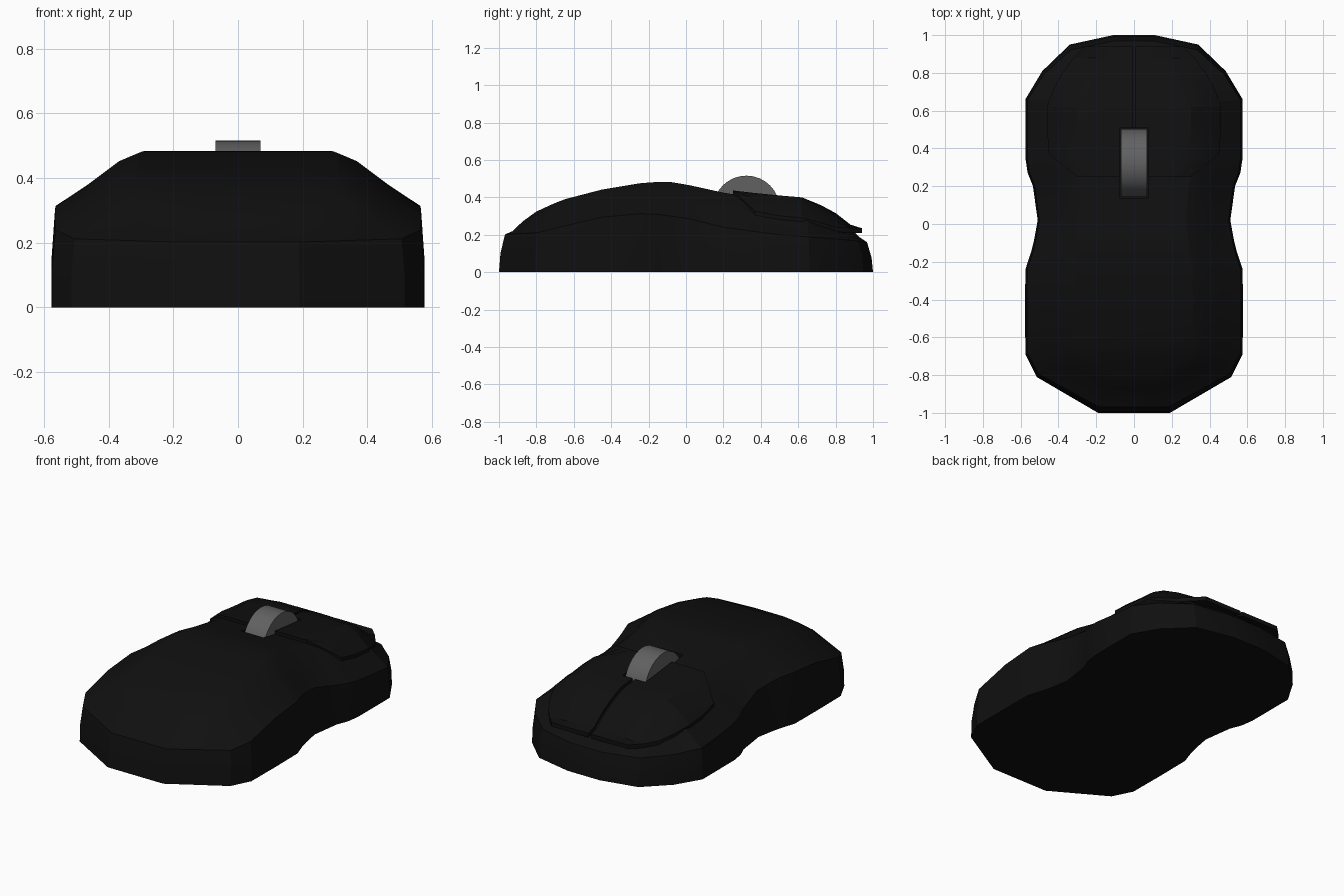
import bpy, bmesh, math
from mathutils import Vector
from mathutils.bvhtree import BVHTree

if "Cube" in bpy.data.objects:
    bpy.data.objects.remove(bpy.data.objects["Cube"])


def lerp(table, t):
    if t <= table[0][0]:
        return table[0][1]
    for (a, va), (b, vb) in zip(table, table[1:]):
        if t <= b:
            return va + (vb - va) * (t - a) / (b - a)
    return table[-1][1]


def material(name, v):
    m = bpy.data.materials.new(name)
    m.diffuse_color = (v, v, v, 1)
    m.use_nodes = True
    m.node_tree.nodes["Principled BSDF"].inputs["Base Color"].default_value = m.diffuse_color
    return m


def make_object(name, bm, mat=None):
    bmesh.ops.recalc_face_normals(bm, faces=bm.faces)
    mesh = bpy.data.meshes.new(name)
    bm.to_mesh(mesh)
    bm.free()
    ob = bpy.data.objects.new(name, mesh)
    bpy.context.collection.objects.link(ob)
    if mat:
        mesh.materials.append(mat)
    return ob


def smooth(ob, degrees):
    bpy.ops.object.select_all(action='DESELECT')
    ob.select_set(True)
    bpy.context.view_layer.objects.active = ob
    bpy.ops.object.shade_smooth_by_angle(angle=math.radians(degrees))


black = material("black_plastic", 0.005)
grey = material("grey_rubber", 0.12)

# Plan outline (right half), spine height and side seam height
outline = [(.11, 1), (.34, .95), (.485, .81), (.575, .66), (.575, .5), (.575, .35),
           (.563, .27), (.535, .2), (.51, .02), (.53, -.09), (.545, -.15), (.575, -.24),
           (.577, -.45), (.575, -.69), (.515, -.81), (.19, -1)]
spine = [(-1, .17), (-.97, .205), (-.9, .267), (-.82, .315), (-.7, .37), (-.58, .415),
         (-.3, .472), (-.11, .485), (-.05, .48), (.2, .425), (.28, .412), (.5, .39),
         (.64, .378), (.75, .325), (.87, .255), (.94, .21)]
seam = [(-1, .2), (-.8, .21), (-.6, .26), (-.4, .305), (-.2, .315), (0, .29),
        (.2, .24), (.5, .2), (.9, .17), (1, .155)]

# Body: stacked rings (width scale, end pull-in, rise from seam to spine)
rings = [(1, 1, None), (1, .98, .55), (.982, .92, 0), (.81, .82, .4), (.64, .68, .85), (.54, .5, 1)]
bm = bmesh.new()
loops = []
for sx, k, f in rings:
    right = []
    for x, y in outline:
        if abs(y) > .6:
            y = math.copysign(.6 + (abs(y) - .6) * k, y)
        s = lerp(seam, y)
        if f is None:
            z = 0
        elif f == .55:
            z = s * .5
        else:
            z = s + (lerp(spine, y) - s) * f
        right.append((x * sx, y, z))
    pts = right + [(-x, y, z) for x, y, z in reversed(right)]
    loops.append([bm.verts.new(p) for p in pts])
n = len(loops[0])
for lo, hi in zip(loops, loops[1:]):
    for i in range(n):
        j = (i + 1) % n
        bm.faces.new((lo[i], lo[j], hi[j], hi[i]))
for i in range(n // 2 - 1):
    for ring in (loops[0], loops[-1]):
        bm.faces.new((ring[i], ring[i + 1], ring[n - 2 - i], ring[n - 1 - i]))
bmesh.ops.recalc_face_normals(bm, faces=bm.faces)
surface = BVHTree.FromBMesh(bm)
body = make_object("body", bm, black)

# Click buttons: thin plates laid over the front of the body
button_edge = [(.25, .30), (.37, .45), (.5, .46), (.62, .46), (.72, .425), (.8, .38),
               (.88, .32), (.94, .26)]
buttons = []
for side, label in ((1, "right_button"), (-1, "left_button")):
    bm = bmesh.new()
    rows = []
    for y, edge in button_edge:
        row = []
        for t in (0, .3, .5, .65, .82, 1):
            x = .009 + (edge - .009) * t
            hit = surface.ray_cast(Vector((x, y, 2)), Vector((0, 0, -1)))[0]
            z = max((hit.z if hit else 0) + .02, .235)
            row.append((side * x, y, z))
        rows.append(row)
    top = [[bm.verts.new(p) for p in r] for r in rows]
    low = [[bm.verts.new((x, y, z - .025)) for x, y, z in r] for r in rows]
    for grid in (top, low):
        for a, b in zip(grid, grid[1:]):
            for i in range(5):
                bm.faces.new((a[i], a[i + 1], b[i + 1], b[i]))
    rim = lambda g: g[0] + [r[-1] for r in g[1:]] + g[-1][-2::-1] + [r[0] for r in g[-2:0:-1]]
    u, d = rim(top), rim(low)
    for i in range(len(u)):
        j = (i + 1) % len(u)
        bm.faces.new((u[i], u[j], d[j], d[i]))
    buttons.append(make_object(label, bm, black))

# Wheel slot cut through body and buttons
bpy.ops.mesh.primitive_cube_add(size=1, location=(0, .323, .36))
slot = bpy.context.object
slot.name = "wheel_slot_cutter"
slot.scale = (.155, .37, .4)
slot.hide_render = True
slot.hide_set(True)
slot.display_type = 'WIRE'
for ob in [body] + buttons:
    smooth(ob, 20)
    mod = ob.modifiers.new("wheel_slot", 'BOOLEAN')
    mod.object = slot
    mod.operation = 'DIFFERENCE'
    mod.solver = 'EXACT'

# Scroll wheel
bpy.ops.mesh.primitive_cylinder_add(vertices=32, radius=.179, depth=.14,
                                    location=(0, .323, .337), rotation=(0, math.pi / 2, 0))
wheel = bpy.context.object
wheel.name = "scroll_wheel"
wheel.data.materials.append(grey)
smooth(wheel, 30)
